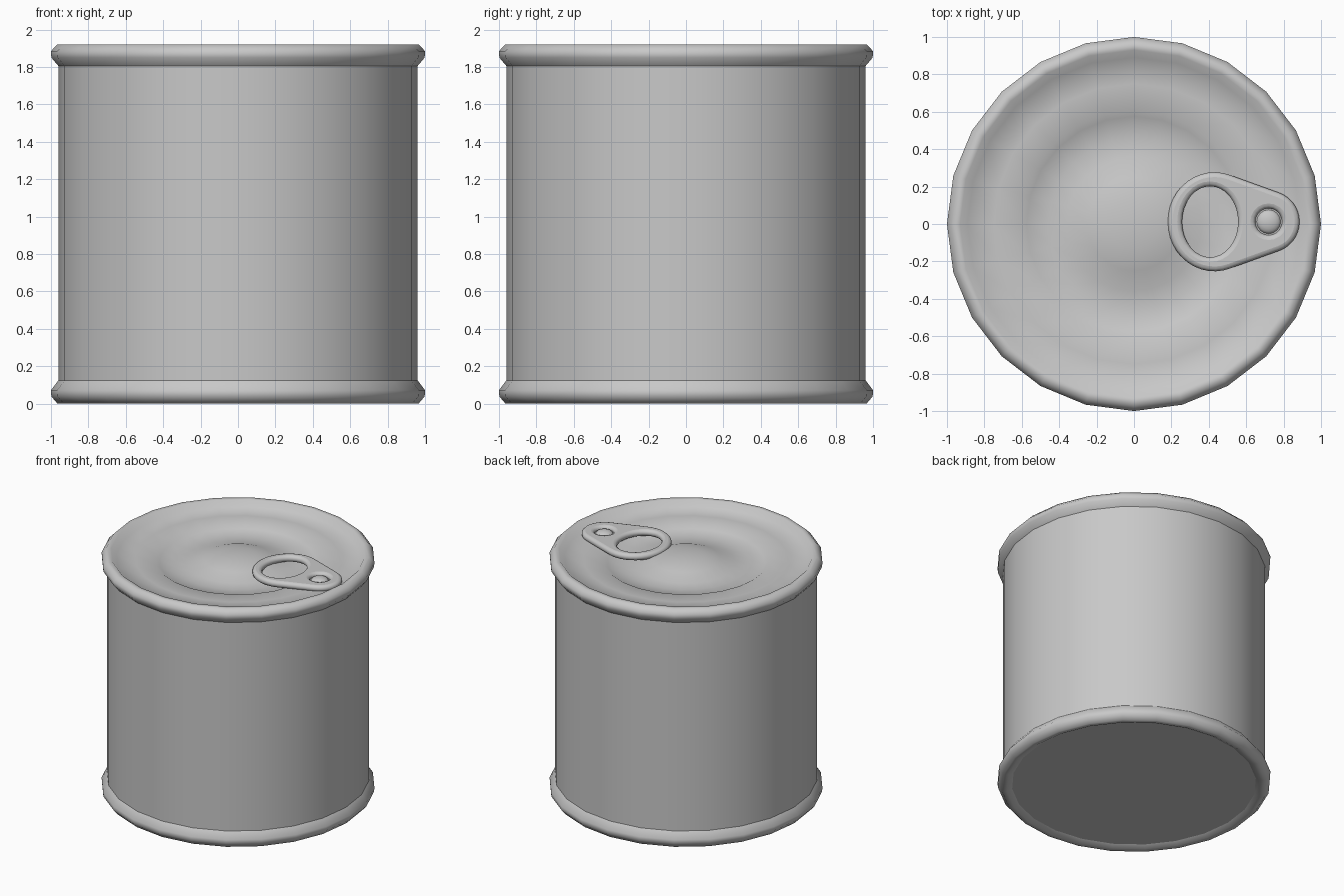
import bpy, bmesh, math
from math import sin, cos, radians, pi

cube = bpy.data.objects.get("Cube")
if cube:
    bpy.data.objects.remove(cube, do_unlink=True)

metal = bpy.data.materials.new("tin_grey")
metal.use_nodes = True
GREY = (0.58, 0.58, 0.58, 1)
metal.diffuse_color = GREY
metal.node_tree.nodes["Principled BSDF"].inputs["Base Color"].default_value = GREY


def finish(obj, angle):
    """Give the object its material and smooth shading."""
    obj.data.materials.clear()
    obj.data.materials.append(metal)
    bpy.ops.object.select_all(action='DESELECT')
    obj.select_set(True)
    bpy.context.view_layer.objects.active = obj
    bpy.ops.object.shade_smooth_by_angle(angle=radians(angle))


def lathe(name, profile, sides=24, angle=60, centre=(0, 0)):
    """Turn a (radius, height) profile around the vertical axis."""
    bm = bmesh.new()
    verts = [bm.verts.new((r, 0, z)) for r, z in profile]
    edges = [bm.edges.new(pair) for pair in zip(verts, verts[1:])]
    bmesh.ops.spin(bm, geom=verts + edges, cent=(0, 0, 0), axis=(0, 0, 1),
                   angle=2 * pi, steps=sides, use_duplicate=False)
    bmesh.ops.remove_doubles(bm, verts=bm.verts, dist=0.0005)
    bmesh.ops.recalc_face_normals(bm, faces=bm.faces)
    # open shells: make the profile's outside face outwards
    if sum(f.normal.dot(f.calc_center_median()) * f.calc_area() for f in bm.faces) < 0:
        bmesh.ops.reverse_faces(bm, faces=bm.faces)
    mesh = bpy.data.meshes.new(name)
    bm.to_mesh(mesh)
    bm.free()
    obj = bpy.data.objects.new(name, mesh)
    bpy.context.collection.objects.link(obj)
    obj.location = (*centre, 0)
    finish(obj, angle)
    return obj


# Straight can wall
lathe("can_wall", [(0.96, 0.1), (0.96, 1.82)])

# Lid: rolled rim, sloped panel, stepped recess and central dome
lathe("lid", [(0.96, 1.805), (0.998, 1.85), (1.0, 1.885), (0.966, 1.92),
              (0.93, 1.92), (0.89, 1.878), (0.75, 1.872), (0.605, 1.867),
              (0.575, 1.848), (0.46, 1.835), (0.36, 1.84), (0.25, 1.88),
              (0.13, 1.905), (0, 1.91)])

# Base: rolled rim and flat disc
lathe("base_rim", [(0.96, 0.125), (1.0, 0.072), (0.998, 0.038), (0.965, 0),
                   (0.93, 0), (0.893, 0.02)])
lathe("base_disc", [(0.893, 0.02), (0, 0.02)])

# Pull tab: tapered rounded plate with a finger hole and a rivet hole
BEVEL, MID = 0.026, 0.012


def arc(cx, rx, ry, start, end, count):
    angles = [radians(start + (end - start) * i / count) for i in range(count + 1)]
    return [(cx + rx * cos(a), MID + ry * sin(a)) for a in angles]


outline = (arc(0.43, 0.25 - BEVEL, 0.265 - BEVEL, 70, 290, 24)
           + arc(0.72, 0.165 - BEVEL, 0.165 - BEVEL, -70, 70, 14))
finger_hole = arc(0.407, 0.15 + BEVEL, 0.19 + BEVEL, 0, 360, 32)[:-1]
rivet_hole = arc(0.72, 0.085 + BEVEL / 2, 0.085 + BEVEL / 2, 0, 360, 20)[:-1]

curve = bpy.data.curves.new("pull_tab", 'CURVE')
curve.dimensions = '2D'
curve.fill_mode = 'BOTH'
curve.bevel_depth = BEVEL
curve.bevel_resolution = 2
for points in (outline, finger_hole, rivet_hole):
    spline = curve.splines.new('POLY')
    spline.points.add(len(points) - 1)
    for point, (x, y) in zip(spline.points, points):
        point.co = (x, y, 0, 1)
    spline.use_cyclic_u = True
tab = bpy.data.objects.new("pull_tab", curve)
bpy.context.collection.objects.link(tab)
tab.location.z = 1.888
bpy.ops.object.select_all(action='DESELECT')
tab.select_set(True)
bpy.context.view_layer.objects.active = tab
bpy.ops.object.convert(target='MESH')
finish(bpy.context.view_layer.objects.active, 50)

# Rivet: sunken seat and round head
lathe("rivet_seat", [(0.11, 1.888), (0, 1.888)], 20, centre=(0.72, MID))
head = [(0.065 * cos(a), 1.886 + 0.03 * sin(a)) for a in (i * pi / 10 for i in range(6))]
lathe("rivet_head", head, 16, centre=(0.72, MID))
